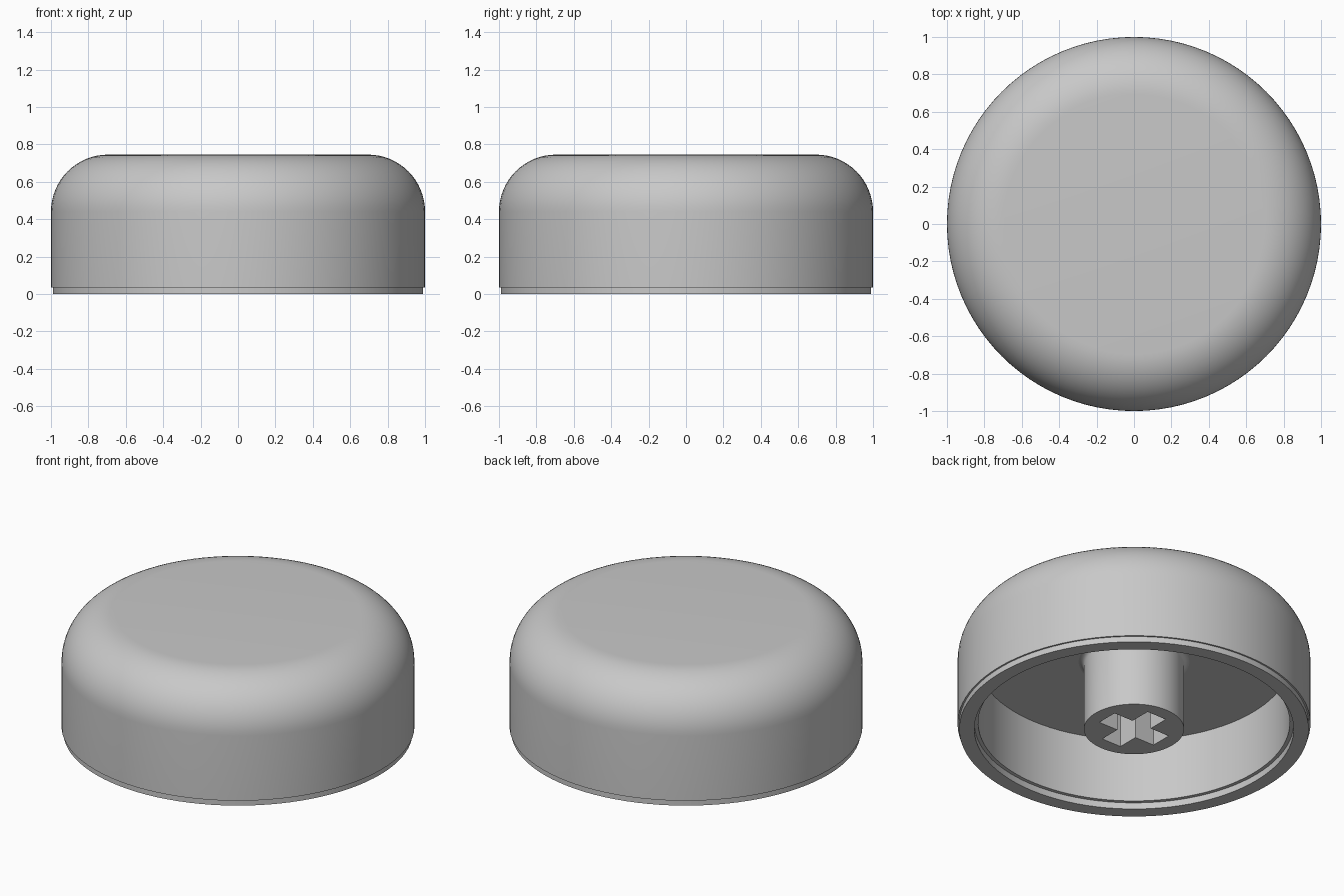
import bpy, bmesh
from math import sin, cos, pi, radians

SEGMENTS = 96

cube = bpy.data.objects.get("Cube")
if cube:
    bpy.data.objects.remove(cube, do_unlink=True)

grey = bpy.data.materials.new("light_grey_plastic")
grey.use_nodes = True
grey.diffuse_color = (0.58, 0.58, 0.58, 1)
grey.node_tree.nodes["Principled BSDF"].inputs["Base Color"].default_value = grey.diffuse_color


def make_object(name, bm):
    bmesh.ops.recalc_face_normals(bm, faces=bm.faces)
    mesh = bpy.data.meshes.new(name)
    bm.to_mesh(mesh)
    bm.free()
    mesh.materials.append(grey)
    obj = bpy.data.objects.new(name, mesh)
    bpy.context.collection.objects.link(obj)
    return obj


def activate(obj):
    bpy.ops.object.select_all(action='DESELECT')
    obj.select_set(True)
    bpy.context.view_layer.objects.active = obj


def arc(cx, cz, radius, start, end, steps):
    """Points of a fillet in the (radius, height) plane."""
    angles = [radians(start + (end - start) * i / steps) for i in range(steps + 1)]
    return [(cx + radius * cos(a), cz + radius * sin(a)) for a in angles]


def lathe(name, profile):
    """Revolve a (radius, height) profile that starts and ends on the axis."""
    bm = bmesh.new()
    verts = [bm.verts.new((r, 0, z)) for r, z in profile]
    edges = [bm.edges.new(pair) for pair in zip(verts, verts[1:])]
    bmesh.ops.spin(bm, geom=verts + edges, cent=(0, 0, 0), axis=(0, 0, 1),
                   angle=2 * pi, steps=SEGMENTS, use_merge=False)
    bmesh.ops.remove_doubles(bm, verts=bm.verts, dist=0.0005)
    bmesh.ops.dissolve_degenerate(bm, edges=bm.edges, dist=0.0001)
    return make_object(name, bm)


# Hollow cap: rounded top, stepped outer rim, recessed inner lip, flat ceiling
CEILING = 0.44
cap = lathe("cap_shell",
            [(0, 0.745)] + arc(0.695, CEILING, 0.305, 90, 0, 16)
            + [(1, 0.035), (0.99, 0.035), (0.99, 0), (0.905, 0),
               (0.905, 0.04), (0.883, 0.04), (0.883, CEILING), (0, CEILING)])

# Round stem with a small fillet where it meets the ceiling
STEM = 0.284
stem = lathe("stem",
             [(0, 0), (STEM, 0)]
             + arc(STEM + 0.03, CEILING - 0.03, 0.03, 180, 90, 5)
             + [(STEM + 0.03, CEILING + 0.02), (0, CEILING + 0.02)])

# Cross-shaped socket cut up into the stem
ARM, HALF, DEPTH = 0.2, 0.067, 0.4
bm = bmesh.new()
outline = []
for c, s in ((1, 0), (0, 1), (-1, 0), (0, -1)):
    for x, y in ((ARM, -HALF), (ARM, HALF), (HALF, HALF)):
        outline.append(bm.verts.new((x * c - y * s, x * s + y * c, -0.1)))
base = bm.faces.new(outline)
raised = bmesh.ops.extrude_face_region(bm, geom=[base])["geom"]
bmesh.ops.translate(bm, vec=(0, 0, DEPTH + 0.1),
                    verts=[v for v in raised if isinstance(v, bmesh.types.BMVert)])
cutter = make_object("socket_cutter", bm)
cutter.hide_render = True

cut = stem.modifiers.new("socket", 'BOOLEAN')
cut.operation = 'DIFFERENCE'
cut.solver = 'EXACT'
cut.object = cutter
activate(stem)
bpy.ops.object.modifier_apply(modifier=cut.name)
bpy.data.objects.remove(cutter, do_unlink=True)

for part in (cap, stem):
    activate(part)
    bpy.ops.object.shade_smooth_by_angle(angle=radians(30))
